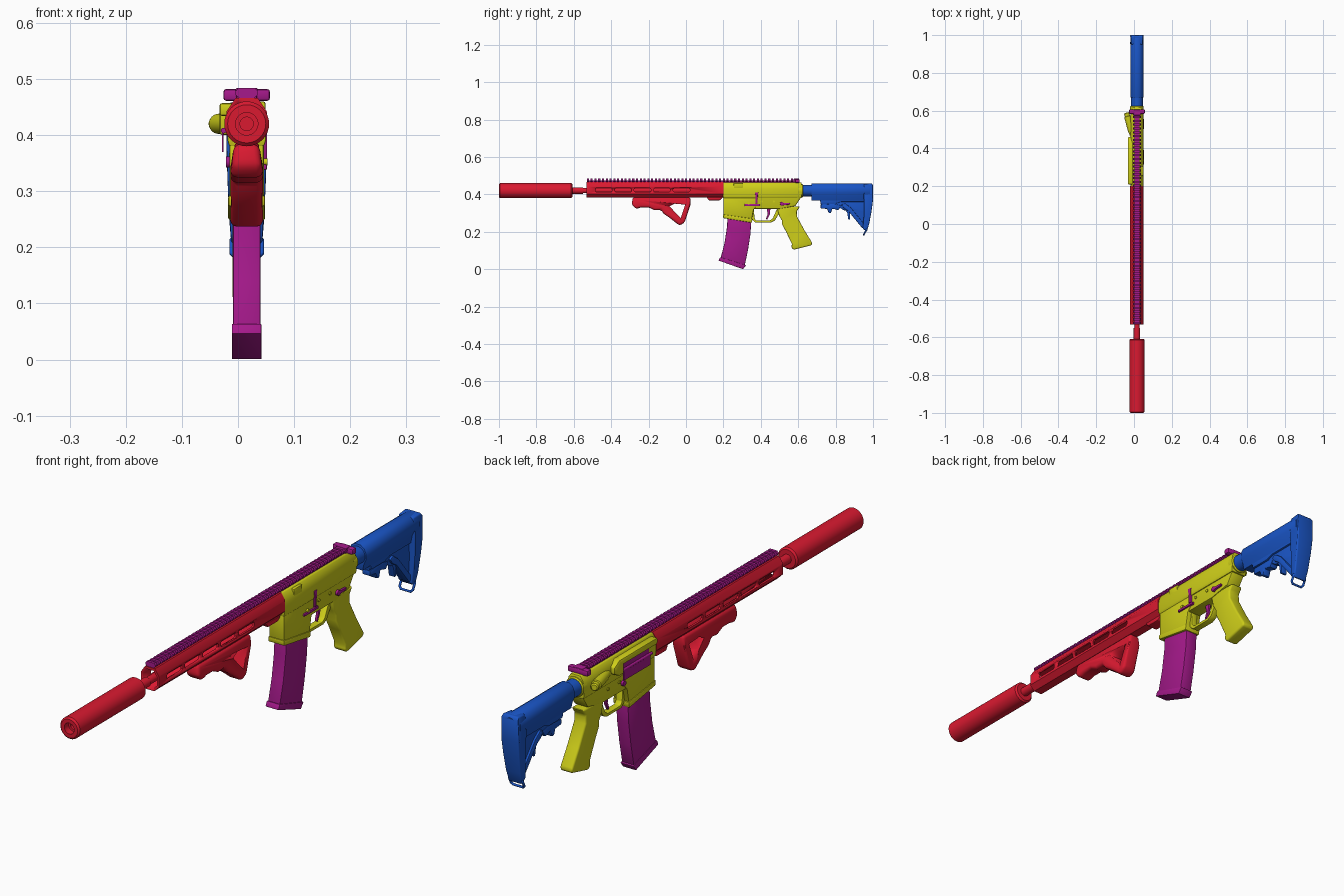
import bpy, bmesh, math
from mathutils import Vector

C = 0.0155   # x of the centre plane


def material(name, rgb):
    m = bpy.data.materials.new(name)
    m.diffuse_color = (*rgb, 1)
    return m


RED = material("red", (0.70, 0.01, 0.03))
YEL = material("yellow", (0.62, 0.62, 0.01))
MAG = material("magenta", (0.38, 0.01, 0.26))
BLU = material("blue", (0.01, 0.09, 0.56))


def finish(name, bm, mat, bevel=0, segs=2):
    bmesh.ops.recalc_face_normals(bm, faces=bm.faces)
    if bevel:
        edges = [e for e in bm.edges if e.calc_face_angle(0) > math.radians(35)]
        bmesh.ops.bevel(bm, geom=edges, offset=bevel, segments=segs, profile=0.5,
                        affect='EDGES', clamp_overlap=True)
    me = bpy.data.meshes.new(name)
    bm.to_mesh(me)
    bm.free()
    me.materials.append(mat)
    o = bpy.data.objects.new(name, me)
    bpy.context.collection.objects.link(o)
    bpy.ops.object.select_all(action='DESELECT')
    o.select_set(True)
    bpy.context.view_layer.objects.active = o
    bpy.ops.object.shade_smooth_by_angle(angle=math.radians(35))
    return o


def loft(bm, a, b):
    va, vb = [bm.verts.new(p) for p in a], [bm.verts.new(p) for p in b]
    bm.faces.new(va)
    bm.faces.new(vb[::-1])
    for i in range(len(va)):
        j = (i + 1) % len(va)
        bm.faces.new((va[i], vb[i], vb[j], va[j]))


# side profile of (y, z, optional half width), extruded across x
def side(name, pts, hw, mat, bevel=0, x=C, segs=2):
    bm = bmesh.new()
    w = [p[2] if len(p) > 2 else hw for p in pts]
    loft(bm, [(x - k, p[0], p[1]) for p, k in zip(pts, w)],
         [(x + k, p[0], p[1]) for p, k in zip(pts, w)])
    return finish(name, bm, mat, bevel, segs)


# cross-section given as right half (dx, z), mirrored and run along y
def along(name, half, y0, y1, mat, bevel=0, segs=2):
    pts = [(C + a, z) for a, z in half] + [(C - a, z) for a, z in half[::-1]]
    bm = bmesh.new()
    loft(bm, [(a, y0, z) for a, z in pts], [(a, y1, z) for a, z in pts])
    return finish(name, bm, mat, bevel, segs)


def box(name, x0, x1, y0, y1, z0, z1, mat, bevel=0):
    return side(name, [(y0, z0), (y1, z0), (y1, z1), (y0, z1)], (x1 - x0) / 2,
                mat, bevel, (x0 + x1) / 2)


# rings of (distance, radius) turned about the axis from p along d
def turned(name, p, d, rings, mat, n=32):
    bm = bmesh.new()
    q = Vector(d).to_track_quat('Z', 'Y')
    loops = [[bm.verts.new(Vector(p) + q @ Vector((r * math.cos(2 * math.pi * i / n),
              r * math.sin(2 * math.pi * i / n), t))) for i in range(n)] for t, r in rings]
    for a, b in zip(loops, loops[1:]):
        for i in range(n):
            bm.faces.new((a[i], a[(i + 1) % n], b[(i + 1) % n], b[i]))
    bm.faces.new(loops[0])
    bm.faces.new(loops[-1])
    return finish(name, bm, mat)


def cut(o, cutters):
    for c in cutters:
        c.hide_render = True
        m = o.modifiers.new("cut", 'BOOLEAN')
        m.operation, m.object, m.solver = 'DIFFERENCE', c, 'EXACT'
        bpy.context.view_layer.objects.active = o
        bpy.ops.object.modifier_apply(modifier=m.name)
        bpy.data.objects.remove(c)


# ---- muzzle can and barrel
Y = (0, 1, 0)
turned("muzzle_can", (C, -1, 0.42), Y,
       [(0.05, 0.012), (0.025, 0.012), (0.025, 0.02), (0, 0.02), (0, 0.034), (0.006, 0.04),
        (0.386, 0.04), (0.392, 0.034), (0.392, 0.01)], RED)
turned("barrel", (C, -0.62, 0.42), Y, [(0, 0.017), (0.07, 0.017), (0.07, 0.014), (0.82, 0.014)], RED)

# ---- handguard: hollow eight-sided tube with side and bottom slots
guard = along("handguard", [(0.017, 0.383), (0.036, 0.402), (0.036, 0.442), (0.02, 0.466)],
              -0.532, 0.2, RED)
cutters = [along("bore_cutter", [(0.013, 0.391), (0.028, 0.406), (0.028, 0.438), (0.015, 0.457)],
                 -0.6, 0.15, RED)]
for i in range(5):
    y = -0.485 + i * 0.104
    cutters.append(side("slot_cutter", [(y, 0.418), (y + 0.006, 0.412), (y + 0.084, 0.412),
                   (y + 0.09, 0.418), (y + 0.09, 0.428), (y + 0.084, 0.434),
                   (y + 0.006, 0.434), (y, 0.428)], 0.1, RED))
cut(guard, cutters)
side("barrel_nut", [(0.11, 0.385), (0.122, 0.368), (0.18, 0.368), (0.198, 0.385)], 0.022, RED, 0.004)

# ---- angled foregrip
grip = side("foregrip", [(-0.285, 0.384, 0.022), (-0.29, 0.345), (-0.268, 0.322), (-0.24, 0.33),
            (-0.2, 0.33), (-0.168, 0.315), (-0.135, 0.318), (-0.118, 0.295), (-0.088, 0.275),
            (-0.035, 0.233), (-0.008, 0.248), (0.024, 0.345), (0.024, 0.384, 0.022)],
            0.029, RED, 0.012, segs=3)
cut(grip, [side("hole_cutter", [(-0.088, 0.337), (-0.055, 0.3), (-0.028, 0.274), (-0.004, 0.345),
                                (-0.06, 0.35)], 0.1, RED)])

# ---- top rail with teeth
along("rail_base", [(0.013, 0.458), (0.013, 0.474)], -0.53, 0.6, MAG)
bm = bmesh.new()
tooth = [(0.013, 0.466), (0.0205, 0.472), (0.0205, 0.477), (0.015, 0.484)]
tooth = [(C + a, z) for a, z in tooth] + [(C - a, z) for a, z in tooth[::-1]]
for i in range(56):
    y = -0.53 + i * 0.0202
    loft(bm, [(a, y, z) for a, z in tooth], [(a, y + 0.011, z) for a, z in tooth])
finish("rail_teeth", bm, MAG)
along("rail_rear_stop", [(0.018, 0.462), (0.02, 0.484)], 0.575, 0.605, MAG, 0.003)
box("charging_handle", C - 0.0415, C + 0.0415, 0.583, 0.607, 0.461, 0.482, MAG, 0.005)

# ---- upper receiver
along("upper_receiver", [(0.031, 0.38), (0.034, 0.39), (0.034, 0.43), (0.03, 0.448), (0.02, 0.464)],
      0.198, 0.618, YEL, 0.003)
box("side_block", 0.03, 0.049, 0.255, 0.305, 0.432, 0.46, YEL, 0.004)
box("port_ridge", -0.033, 0.0, 0.21, 0.43, 0.434, 0.457, YEL, 0.005)
side("case_deflector", [(0.405, 0.4), (0.43, 0.4), (0.46, 0.415), (0.46, 0.44), (0.43, 0.457),
                        (0.405, 0.457)], 0.016, YEL, 0.005, x=-0.017)
box("bolt", -0.0205, -0.01, 0.245, 0.4, 0.398, 0.432, MAG)
box("port_cover", -0.0285, -0.0255, 0.245, 0.4, 0.37, 0.405, MAG)
turned("port_hinge", (-0.0255, 0.235, 0.408), Y, [(0, 0.005), (0.175, 0.005)], MAG, 12)
turned("forward_assist", (-0.005, 0.46, 0.42), (-0.27, 1, 0),
       [(0, 0.013), (0.04, 0.018), (0.113, 0.018), (0.115, 0.014), (0.13, 0.014), (0.134, 0.01)], YEL, 24)

# ---- lower receiver, magazine well, grip
side("lower_receiver", [(0.2, 0.386), (0.35, 0.322), (0.5, 0.322), (0.585, 0.338), (0.618, 0.388),
                        (0.618, 0.4), (0.2, 0.4)], 0.028, YEL, 0.004)
side("magazine_well", [(0.2, 0.395), (0.2, 0.29), (0.352, 0.268), (0.362, 0.32), (0.375, 0.335),
                       (0.375, 0.395)], 0.0305, YEL, 0.004)
side("magazine_well_lip", [(0.197, 0.293), (0.199, 0.273), (0.352, 0.248), (0.356, 0.27)],
     0.033, YEL, 0.004)
side("trigger_guard", [(0.345, 0.33), (0.352, 0.266), (0.37, 0.25), (0.455, 0.25), (0.475, 0.26),
     (0.505, 0.31), (0.49, 0.33), (0.464, 0.272), (0.45, 0.261), (0.375, 0.261), (0.366, 0.272),
     (0.363, 0.33)], 0.013, YEL, 0.002)
side("pistol_grip", [(0.485, 0.335), (0.498, 0.285), (0.512, 0.262), (0.512, 0.243), (0.535, 0.2),
     (0.566, 0.135), (0.564, 0.115), (0.576, 0.104), (0.672, 0.128), (0.674, 0.142), (0.635, 0.205),
     (0.594, 0.28), (0.592, 0.31), (0.61, 0.335)], 0.025, YEL, 0.011, segs=3)
turned("receiver_end_ring", (C, 0.6, 0.42), Y, [(0, 0.036), (0.022, 0.036), (0.026, 0.032)], YEL)

# ---- controls
side("trigger", [(0.43, 0.33), (0.437, 0.295), (0.428, 0.27), (0.434, 0.265), (0.448, 0.292),
                 (0.452, 0.33)], 0.005, MAG, 0.002)
side("bolt_catch", [(0.372, 0.35), (0.382, 0.35), (0.384, 0.395), (0.387, 0.41), (0.368, 0.41),
                    (0.371, 0.395)], 0.008, MAG, 0.002, x=0.044)
box("catch_lever", 0.04, 0.052, 0.312, 0.395, 0.338, 0.348, MAG, 0.003)
side("selector", [(0.502, 0.345), (0.512, 0.338), (0.524, 0.343), (0.556, 0.345), (0.556, 0.353),
                  (0.524, 0.354), (0.512, 0.36), (0.502, 0.354)], 0.006, MAG, 0.002, x=0.046)
for k, y in enumerate((0.405, 0.47, 0.6)):
    turned(f"receiver_pin_{k + 1}", (C - 0.0315, y, 0.362 + 0.025 * (k == 2)), (1, 0, 0),
           [(0, 0.006), (0.063, 0.006)], YEL, 12)
turned("magazine_button", (-0.021, 0.385, 0.352), (1, 0, 0), [(0, 0.01), (0.012, 0.01)], MAG, 16)
turned("catch_pivot", (0.03, 0.335, 0.352), (1, 0, 0), [(0, 0.006), (0.023, 0.006)], YEL, 12)

# ---- curved magazine
side("magazine", [(0.222, 0.3), (0.22, 0.23), (0.206, 0.14), (0.184, 0.055), (0.313, 0.015),
                  (0.331, 0.1), (0.345, 0.19), (0.35, 0.28)], 0.0245, MAG, 0.003)
side("magazine_base", [(0.182, 0.064), (0.174, 0.046), (0.305, 0.0), (0.321, 0.021)],
     0.0265, MAG, 0.002)

# ---- shoulder stock
turned("buffer_tube", (C, 0.62, 0.42), Y, [(0, 0.031), (0.38, 0.031)], BLU)
along("stock_body", [(0.021, 0.366), (0.026, 0.39), (0.034, 0.408), (0.035, 0.43), (0.027, 0.449),
                     (0.012, 0.459)], 0.67, 0.985, BLU, 0.003)
side("stock_web", [(0.72, 0.385), (0.72, 0.345), (0.79, 0.345), (0.845, 0.315), (0.865, 0.315),
                   (0.965, 0.205), (0.98, 0.3), (0.985, 0.385)], 0.013, BLU, 0.002)
side("stock_top_rib", [(0.715, 0.378), (0.72, 0.35), (0.8, 0.35), (0.83, 0.36), (0.96, 0.36),
                       (0.97, 0.378)], 0.021, BLU, 0.004)
side("stock_lower_strut", [(0.83, 0.345), (0.845, 0.325), (0.868, 0.31), (0.94, 0.222),
                           (0.962, 0.215), (0.95, 0.245), (0.88, 0.33), (0.85, 0.352)], 0.021, BLU, 0.004)
side("adjust_lever", [(0.72, 0.345), (0.72, 0.325), (0.755, 0.322), (0.763, 0.3), (0.775, 0.3),
                      (0.782, 0.324), (0.815, 0.315), (0.83, 0.34), (0.79, 0.35)], 0.016, BLU, 0.004)
side("stock_hook", [(0.84, 0.34), (0.862, 0.3), (0.868, 0.265), (0.877, 0.265), (0.876, 0.32)],
     0.012, BLU, 0.002)
side("butt_pad", [(0.95, 0.455, 0.03), (0.994, 0.459, 0.03), (1.0, 0.448, 0.036), (1.0, 0.37, 0.036),
                  (0.992, 0.31, 0.034), (0.98, 0.245, 0.031), (0.967, 0.2, 0.027), (0.945, 0.216, 0.028),
                  (0.952, 0.3, 0.033), (0.95, 0.39, 0.036)], 0.036, BLU, 0.005, segs=3)

# ---- sling loop: rounded rectangle curve
cu = bpy.data.curves.new("sling_loop", 'CURVE')
cu.dimensions, cu.bevel_depth, cu.bevel_resolution = '3D', 0.0045, 2
sp = cu.splines.new('POLY')
loop = [(0.027, 0), (0.027, 0.022), (0.02, 0.03), (-0.02, 0.03), (-0.027, 0.022), (-0.027, 0),
        (-0.02, -0.007), (0.02, -0.007)]
sp.points.add(len(loop) - 1)
for p, (a, b) in zip(sp.points, loop):
    p.co = (C + a, 0.953 + b * 0.5, 0.19 + b, 1)
sp.use_cyclic_u = True
cu.materials.append(BLU)
bpy.context.collection.objects.link(bpy.data.objects.new("sling_loop", cu))
